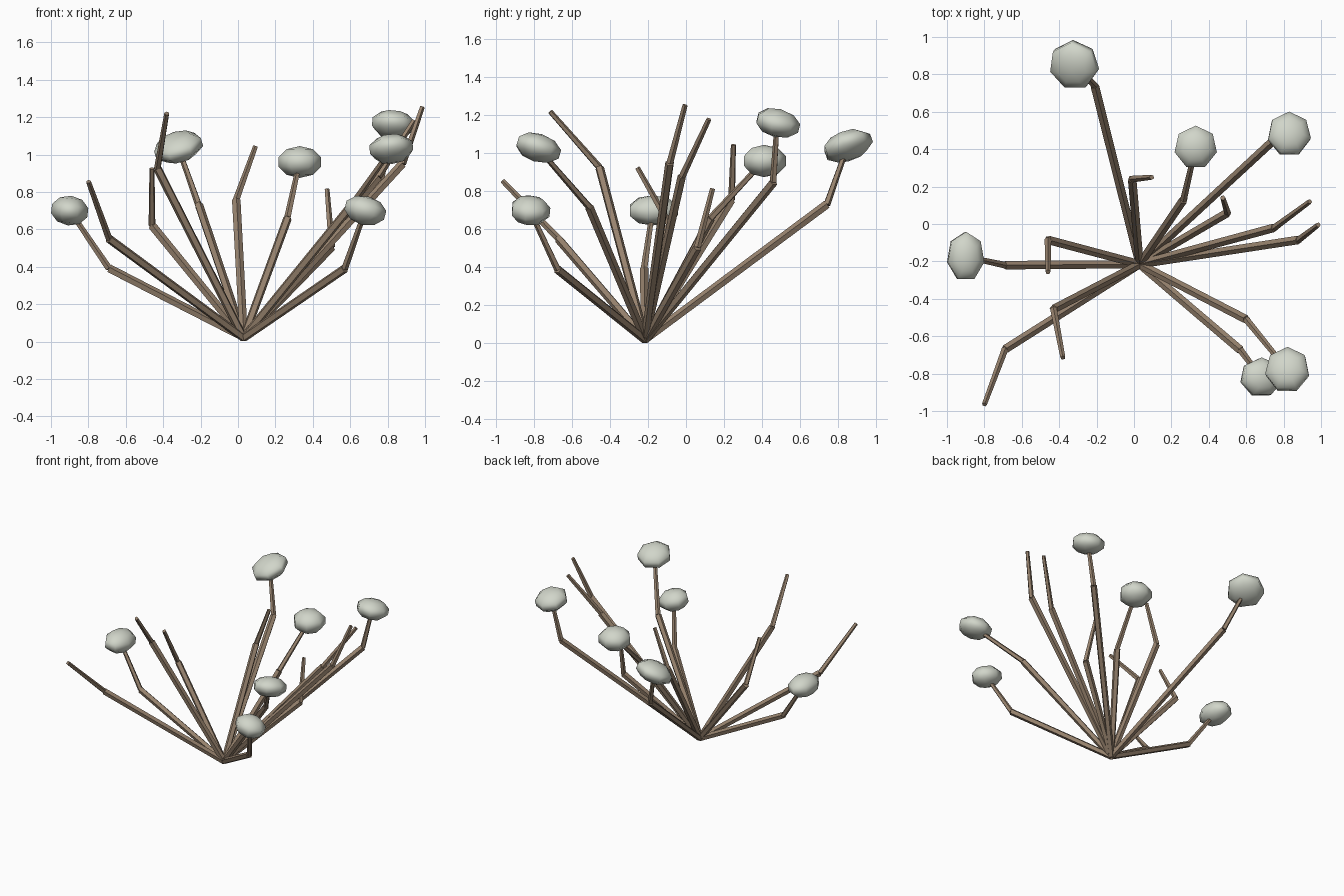
import bpy
from mathutils import Vector, Euler

if "Cube" in bpy.data.objects:
    bpy.data.objects.remove(bpy.data.objects["Cube"])


def material(name, rgb):
    m = bpy.data.materials.new(name)
    m.diffuse_color = (*rgb, 1)
    m.use_nodes = True
    m.node_tree.nodes["Principled BSDF"].inputs["Base Color"].default_value = m.diffuse_color
    return m


bark = material("brown bark", (0.31, 0.225, 0.155))
bud_grey = material("pale grey green", (0.64, 0.67, 0.59))

ROOT = Vector((0.03, -0.215, 0.02))


def stem(name, a, b, r1, r2):
    """Tapered five-sided rod from a to b."""
    a, b = Vector(a), Vector(b)
    d = b - a
    bpy.ops.mesh.primitive_cone_add(vertices=5, radius1=r1, radius2=r2,
                                    depth=d.length, location=(a + b) / 2)
    ob = bpy.context.object
    ob.rotation_euler = d.to_track_quat('Z', 'Y').to_euler()
    ob.name = name
    ob.data.materials.append(bark)


def bud(name, loc, radii, tilt):
    """Flattened low-poly ball."""
    bpy.ops.mesh.primitive_uv_sphere_add(segments=7, ring_count=5, radius=1, location=loc)
    ob = bpy.context.object
    ob.scale = radii
    ob.rotation_euler = Euler((tilt[0], tilt[1], 0))
    ob.name = name
    bpy.ops.object.shade_smooth()
    ob.data.materials.append(bud_grey)


# branches: joint, tip, optional bud (radii, tilt)
branches = [
    ((-0.21, 0.74, 0.73), (-0.32, 0.85, 1.04), ((0.14, 0.14, 0.075), (0.33, -0.28))),
    ((0.265, 0.13, 0.66), (0.33, 0.41, 0.96), ((0.122, 0.122, 0.085), (0, 0))),
    ((0.76, 0.46, 0.85), (0.83, 0.48, 1.16), ((0.122, 0.125, 0.075), (-0.25, 0.1))),
    ((0.60, -0.51, 0.72), (0.82, -0.78, 1.03), ((0.125, 0.128, 0.075), (-0.3, -0.1))),
    ((0.57, -0.675, 0.39), (0.68, -0.82, 0.70), ((0.118, 0.11, 0.078), (-0.1, 0.25))),
    ((-0.69, -0.22, 0.39), (-0.90, -0.175, 0.70), ((0.105, 0.14, 0.08), (0, 0.12))),
    ((0.50, 0.06, 0.505), (0.475, 0.14, 0.815), None),
    ((0.75, -0.02, 0.88), (0.94, 0.12, 1.18), None),
    ((0.88, -0.085, 0.95), (0.985, -0.005, 1.255), None),
    ((-0.69, -0.67, 0.55), (-0.80, -0.965, 0.855), None),
    ((-0.43, -0.455, 0.925), (-0.38, -0.715, 1.22), None),
    ((-0.46, -0.085, 0.62), (-0.46, -0.257, 0.925), None),
    ((-0.01, 0.24, 0.755), (0.095, 0.25, 1.045), None),
]

for i, (joint, tip, head) in enumerate(branches, 1):
    stem(f"lower_branch_{i}", ROOT, joint, 0.023, 0.024)
    stem(f"upper_branch_{i}", joint, tip, 0.019, 0.014)
    if head:
        bud(f"bud_{i}", tip, *head)
